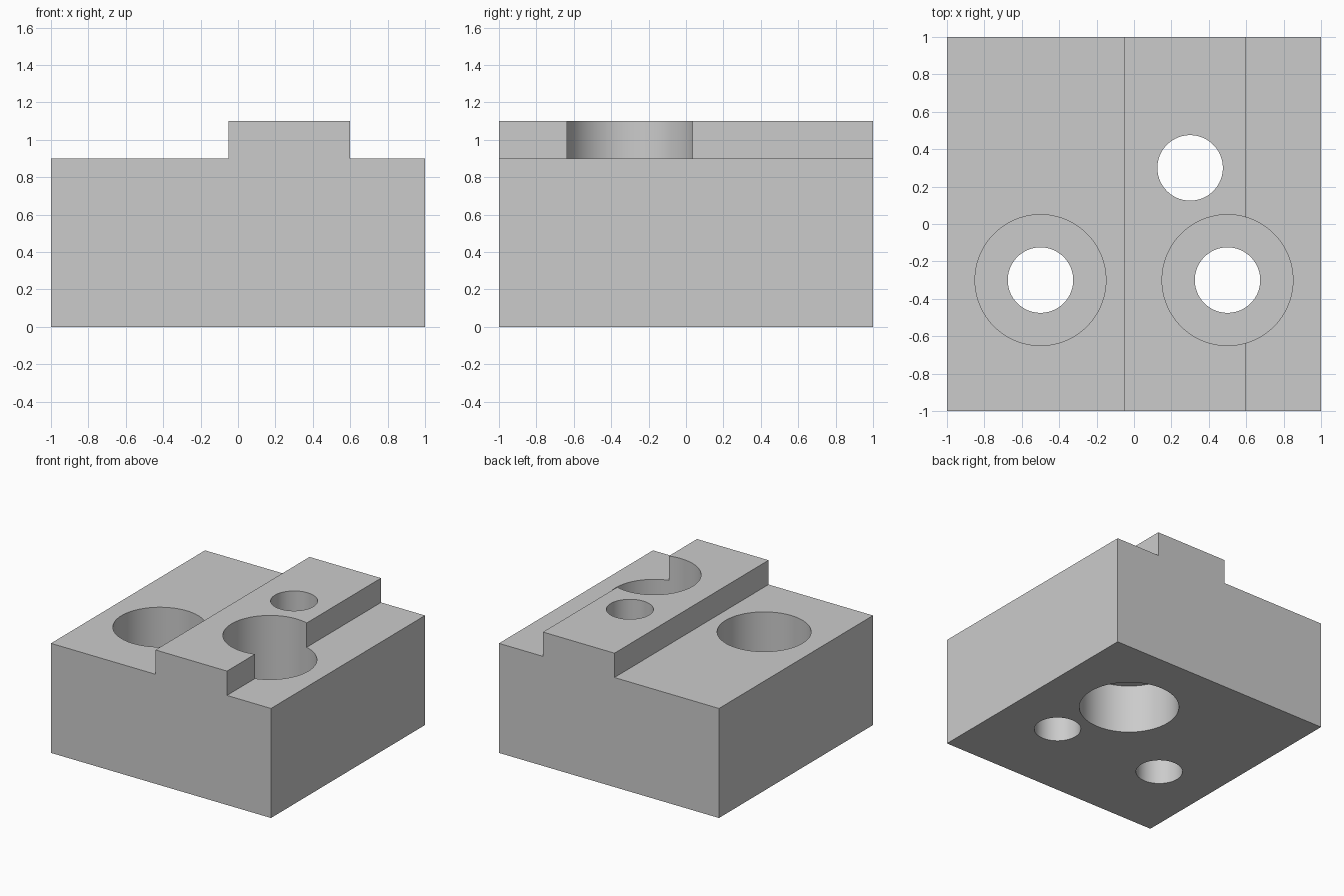
import bpy
import bmesh
import math

cube = bpy.data.objects.get("Cube")
if cube:
    bpy.data.objects.remove(cube, do_unlink=True)

grey = bpy.data.materials.new("machined_grey")
grey.use_nodes = True
colour = (0.6, 0.6, 0.6, 1)
grey.diffuse_color = colour
grey.node_tree.nodes["Principled BSDF"].inputs["Base Color"].default_value = colour

SHOULDER, TOP = 0.9, 1.1       # heights of the block and of its rail
RAIL_LEFT, RAIL_RIGHT = -0.05, 0.6
BORE = 0.175


def mesh_object(name, bm):
    bmesh.ops.recalc_face_normals(bm, faces=bm.faces)
    mesh = bpy.data.meshes.new(name)
    bm.to_mesh(mesh)
    bm.free()
    mesh.materials.append(grey)
    obj = bpy.data.objects.new(name, mesh)
    bpy.context.collection.objects.link(obj)
    return obj


def drill(block, name, x, y, radius, bottom, top):
    """Cut a vertical round hole between two heights."""
    bm = bmesh.new()
    bmesh.ops.create_cone(bm, cap_ends=True, segments=96, radius1=radius,
                          radius2=radius, depth=top - bottom)
    bmesh.ops.translate(bm, verts=bm.verts, vec=(x, y, (top + bottom) / 2))
    cutter = mesh_object(name, bm)
    cutter.hide_render = True
    cut = block.modifiers.new(name, 'BOOLEAN')
    cut.operation = 'DIFFERENCE'
    cut.solver = 'EXACT'
    cut.object = cutter
    return cutter


# Block with a raised rail, extruded from its front profile
profile = [(-1, 0), (1, 0), (1, SHOULDER), (RAIL_RIGHT, SHOULDER), (RAIL_RIGHT, TOP),
           (RAIL_LEFT, TOP), (RAIL_LEFT, SHOULDER), (-1, SHOULDER)]
bm = bmesh.new()
face = bm.faces.new([bm.verts.new((x, -1, z)) for x, z in profile])
extruded = bmesh.ops.extrude_face_region(bm, geom=[face])["geom"]
bmesh.ops.translate(bm, vec=(0, 2, 0),
                    verts=[v for v in extruded if isinstance(v, bmesh.types.BMVert)])
block = mesh_object("rail_block", bm)

# Two screw holes counterbored from above
cutters = []
for side, x in (("right", -0.5), ("left", 0.5)):
    cutters.append(drill(block, side + "_bore_cutter", x, -0.3, BORE, -0.2, 1.3))
    cutters.append(drill(block, side + "_counterbore_cutter", x, -0.3, 0.35, 0.5, 1.3))

# One screw hole counterbored from below
cutters.append(drill(block, "rear_bore_cutter", 0.3, 0.3, BORE, -0.2, 1.3))
cutters.append(drill(block, "rear_counterbore_cutter", 0.3, 0.3, 0.375, -0.2, 0.4))

# Apply the cuts, then discard the cutters
bpy.context.view_layer.update()
bpy.ops.object.select_all(action='DESELECT')
bpy.context.view_layer.objects.active = block
block.select_set(True)
for cut in list(block.modifiers):
    bpy.ops.object.modifier_apply(modifier=cut.name)
for cutter in cutters:
    bpy.data.objects.remove(cutter, do_unlink=True)
bpy.ops.object.shade_smooth_by_angle(angle=math.radians(30))
